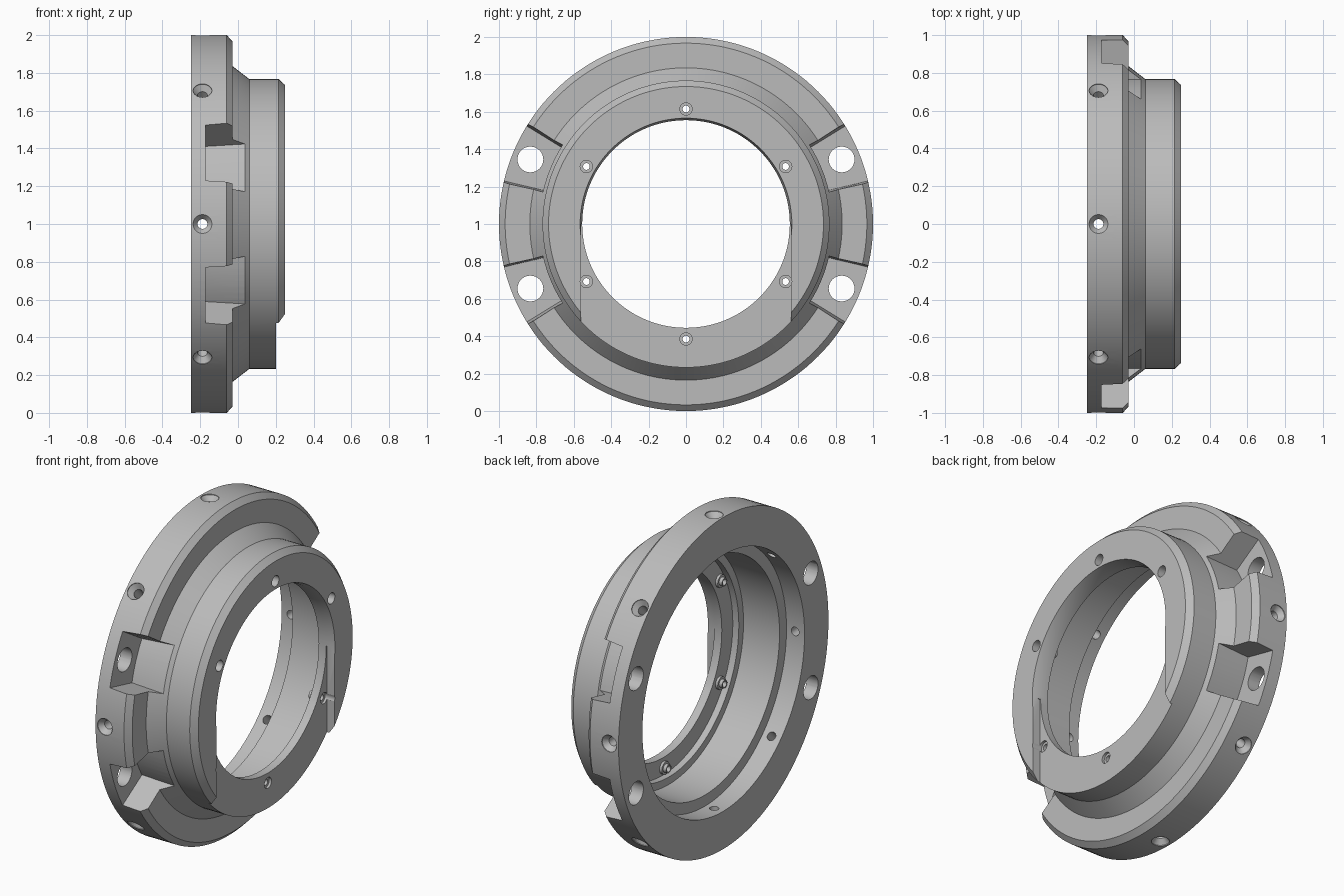
import bpy, bmesh
from math import radians, cos, sin, pi
from mathutils import Matrix, Vector

cube = bpy.data.objects.get("Cube")
if cube:
    bpy.data.objects.remove(cube)

CENTRE = Matrix.Translation((0, 0, 1))
SEGS = 144

metal = bpy.data.materials.new("machined_grey")
metal.use_nodes = True
grey = (0.5, 0.5, 0.5, 1)
metal.diffuse_color = grey
metal.node_tree.nodes["Principled BSDF"].inputs["Base Color"].default_value = grey


def finish(name, bm):
    """Turn a bmesh into an object standing on the shared axis."""
    bmesh.ops.remove_doubles(bm, verts=bm.verts, dist=1e-5)
    bmesh.ops.recalc_face_normals(bm, faces=bm.faces)
    bm.transform(CENTRE)
    mesh = bpy.data.meshes.new(name)
    bm.to_mesh(mesh)
    bm.free()
    mesh.materials.append(metal)
    obj = bpy.data.objects.new(name, mesh)
    bpy.context.collection.objects.link(obj)
    return obj


def lathe(bm, profile, segs, matrix=Matrix()):
    """Revolve a closed (x, radius) profile about the x axis."""
    rings = []
    for i in range(segs):
        a = 2 * pi * i / segs
        rings.append([bm.verts.new(matrix @ Vector((x, r * cos(a), r * sin(a))))
                      for x, r in profile])
    n = len(profile)
    for i in range(segs):
        p, q = rings[i], rings[(i + 1) % segs]
        for j in range(n):
            k = (j + 1) % n
            ra, rb = profile[j][1], profile[k][1]
            if ra == 0 and rb == 0:
                continue
            if ra == 0:
                bm.faces.new((p[j], p[k], q[k]))
            elif rb == 0:
                bm.faces.new((p[j], p[k], q[j]))
            else:
                bm.faces.new((p[j], p[k], q[k], q[j]))


def rod(x0, x1, r):
    return [(x0, 0), (x0, r), (x1, r), (x1, 0)]


def box(bm, lo, hi):
    size = [h - l for l, h in zip(lo, hi)]
    mid = [(h + l) / 2 for l, h in zip(lo, hi)]
    bmesh.ops.create_cube(bm, size=1, matrix=Matrix.Translation(mid) @ Matrix.Diagonal((*size, 1)))


def cut(target, name, bm):
    """Subtract a temporary cutter from the target."""
    cutter = finish(name, bm)
    cutter.hide_render = True
    mod = target.modifiers.new(name, "BOOLEAN")
    mod.operation = "DIFFERENCE"
    mod.solver = "EXACT"
    mod.object = cutter
    bpy.context.view_layer.objects.active = target
    bpy.ops.object.modifier_apply(modifier=name)
    bpy.data.objects.remove(cutter)


# Stepped ring body
bm = bmesh.new()
lathe(bm, [(-0.25, 1), (-0.06, 1), (-0.028, 0.967), (-0.028, 0.835), (0.06, 0.767),
           (0.215, 0.767), (0.25, 0.735), (0.25, 0.566), (0.2, 0.555), (0.15, 0.555),
           (0.15, 0.66), (0.11, 0.66), (0.11, 0.705), (-0.13, 0.705), (-0.13, 0.772),
           (-0.25, 0.772)], SEGS)
body = finish("ring_body", bm)

# Four drafted pockets in the rim
bm = bmesh.new()
STEPS = 8
for sy in (-1, 1):
    for sz in (-1, 1):
        sections = []
        for i in range(STEPS + 1):
            t = i / STEPS
            corners = []
            for x, r, a0, a1 in ((-0.173, 0.784, 13.3, 31.6), (-0.173, 1.1, 13.3, 31.6),
                                 (0.1, 1.1, 12.4, 33), (0.1, 0.784, 12.4, 33)):
                a = radians(a0 + (a1 - a0) * t)
                corners.append(bm.verts.new((x, sy * r * cos(a), sz * r * sin(a))))
            sections.append(corners)
        for p, q in zip(sections, sections[1:]):
            for j in range(4):
                k = (j + 1) % 4
                bm.faces.new((p[j], p[k], q[k], q[j]))
        bm.faces.new(sections[0])
        bm.faces.new(sections[-1])
cut(body, "pockets", bm)

# Mounting holes through the pocket floors
bm = bmesh.new()
for sy in (-1, 1):
    for sz in (-1, 1):
        lathe(bm, rod(-0.4, 0.1, 0.069), 32, Matrix.Translation((0, sy * 0.832, sz * 0.345)))
cut(body, "mounting_holes", bm)

# Countersunk radial holes around the rim
bm = bmesh.new()
for i in range(8):
    turn = (Matrix.Translation((-0.188, 0, 0)) @ Matrix.Rotation(i * pi / 4, 4, "X")
            @ Matrix.Rotation(pi / 2, 4, "Z"))
    lathe(bm, [(0.72, 0), (0.72, 0.026), (0.965, 0.026), (0.995, 0.05),
               (1.1, 0.05), (1.1, 0)], 24, turn)
cut(body, "radial_holes", bm)

# Lowered front face with a straight-sided opening above it
bm = bmesh.new()
box(bm, (0.2, -1, -1), (0.4, 1, -0.53))
cut(body, "lower_step", bm)
bm = bmesh.new()
box(bm, (0.2, -0.561, -0.7), (0.4, 0.561, 0.0))
cut(body, "straight_slot", bm)

# Six flange holes with hollow studs behind them
spots = [Matrix.Translation((0, 0.615 * cos(a), 0.615 * sin(a)))
         for a in (radians(30 + 60 * i) for i in range(6))]
bm = bmesh.new()
for m in spots:
    lathe(bm, rod(0.0, 0.4, 0.033), 24, m)
cut(body, "flange_holes", bm)

bm = bmesh.new()
for m in spots:
    lathe(bm, [(0.115, 0.018), (0.115, 0.025), (0.135, 0.025), (0.135, 0.038), (0.15, 0.038),
               (0.15, 0.033), (0.185, 0.033), (0.185, 0.018)], 24, m)
studs = finish("hollow_studs", bm)

# Smooth the turned surfaces, keep machined edges crisp
for obj in (body, studs):
    bpy.ops.object.select_all(action="DESELECT")
    obj.select_set(True)
    bpy.context.view_layer.objects.active = obj
    bpy.ops.object.shade_smooth_by_angle(angle=radians(20))
